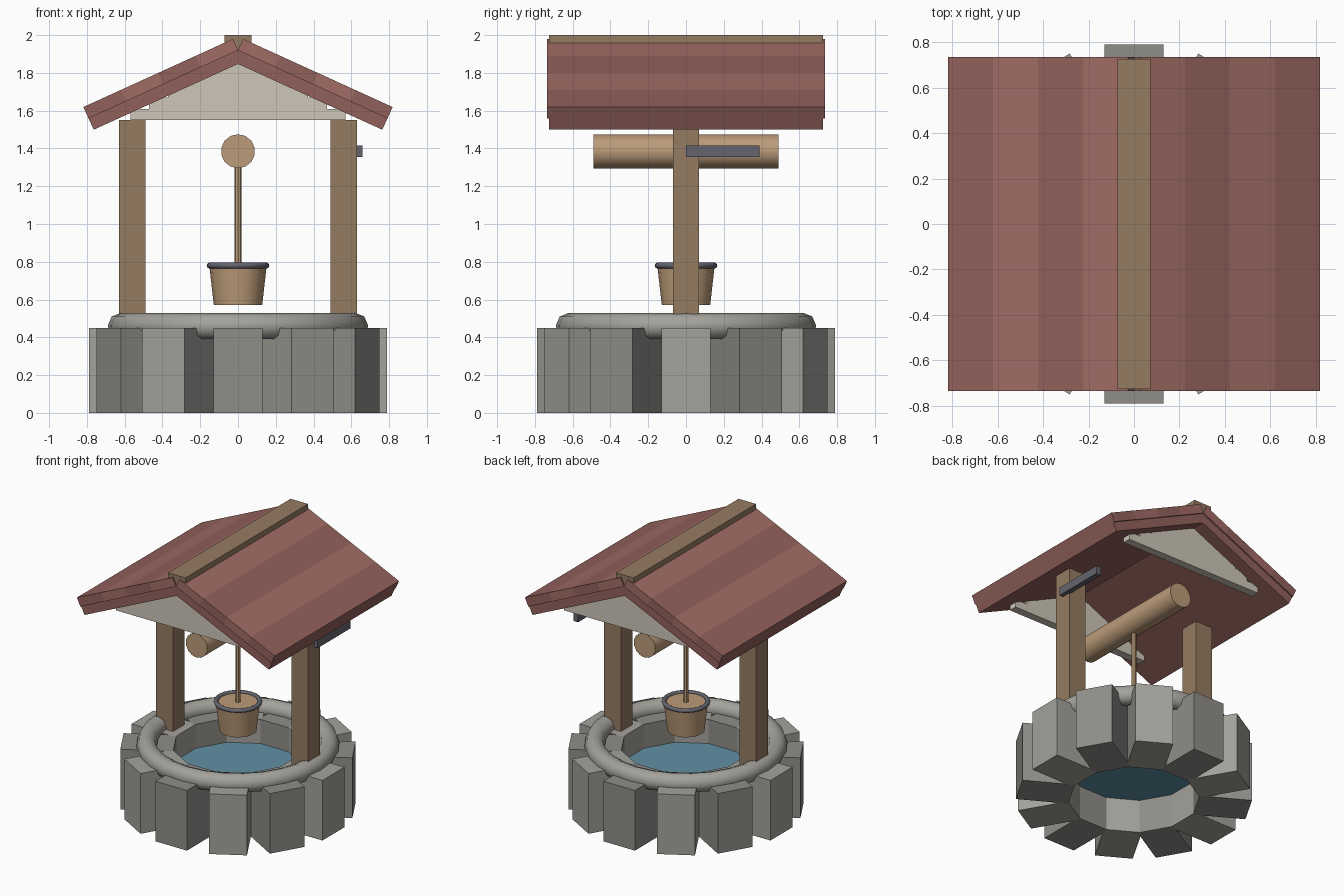
import bpy
from math import radians, sin, cos, pi

if "Cube" in bpy.data.objects:
    bpy.data.objects.remove(bpy.data.objects["Cube"])


def material(name, r, g, b):
    m = bpy.data.materials.new(name)
    m.diffuse_color = (r, g, b, 1)
    m.use_nodes = True
    m.node_tree.nodes["Principled BSDF"].inputs["Base Color"].default_value = m.diffuse_color
    return m


STONE_A = material("light_stone", .37, .36, .33)
STONE_B = material("dark_stone", .28, .27, .25)
WOOD = material("wood", .30, .20, .12)
PALE = material("pale_wood", .50, .33, .19)
ROOF_A = material("roof_light", .36, .15, .13)
ROOF_B = material("roof_dark", .29, .12, .105)
CREAM = material("cream_board", .62, .57, .48)
WATER = material("water_blue", .12, .28, .37)
METAL = material("metal", .13, .13, .16)


def finish(name, mat, smooth=False, angle=40):
    o = bpy.context.object
    o.name = name
    o.data.materials.append(mat)
    if smooth:
        bpy.ops.object.shade_smooth_by_angle(angle=radians(angle))
    return o


def box(name, loc, size, mat, rot=(0, 0, 0)):
    bpy.ops.mesh.primitive_cube_add(size=1, location=loc, rotation=rot)
    bpy.context.object.scale = size
    return finish(name, mat)


def cone(name, z, r1, r2, h, n, mat, rot=(0, 0, 0)):
    bpy.ops.mesh.primitive_cone_add(vertices=n, radius1=r1, radius2=r2, depth=h,
                                    location=(0, 0, z), rotation=rot)
    return finish(name, mat, True)


def torus(name, z, R, r, n, k, mat):
    bpy.ops.mesh.primitive_torus_add(major_radius=R, minor_radius=r, major_segments=n,
                                     minor_segments=k, location=(0, 0, z))
    return finish(name, mat, True, 60)


# Ring of twelve wall stones, alternating in shade
for i in range(12):
    a = i * pi / 6
    box(f"wall_stone_{i + 1}", (.61 * cos(a), .61 * sin(a), .225), (.36, .26, .45),
        STONE_B if i % 3 and (i % 2) else (STONE_B if i % 2 else STONE_A), (0, 0, a))

# Rounded rim and water
torus("stone_rim", .46, .62, .07, 28, 8, STONE_A)
cone("water", .26, .45, .45, .02, 24, WATER)

# Posts
for s, side in ((-1, "left"), (1, "right")):
    box(f"{side}_post", (s * .56, 0, 1.0), (.14, .14, 1.1), WOOD)

# Roof: on each side a base slab topped by four courses
A = radians(24.5)
T, L = .066, .87


def on_slope(s, along, down):
    return (s * (.027 + along * cos(A) - down * sin(A)), 0,
            1.98 - along * sin(A) - down * cos(A))


for s, side in ((-1, "left"), (1, "right")):
    box(f"{side}_roof_slab", on_slope(s, L / 2, 1.5 * T), (L, 1.45, T), ROOF_B, (0, s * A, 0))
    for i in range(4):
        box(f"{side}_roof_course_{i + 1}", on_slope(s, L * (i + .5) / 4, T / 2),
            (L / 4, 1.47, T), ROOF_B if i % 2 else ROOF_A, (0, s * A, 0))
box("ridge_cap", (0, 0, 1.955), (.145, 1.45, .09), WOOD)

# Stepped gable boards under both roof ends
for s, end in ((-1, "front"), (1, "back")):
    for i in range(5):
        box(f"{end}_gable_board_{i + 1}", (0, s * .6, 1.58 + i * .06),
            (1.14 - .2 * i, .06, .06), CREAM)

# Windlass drum, crank and rope
cone("drum", 1.385, .09, .09, .98, 14, PALE, (pi / 2, 0, 0))
box("crank", (.64, .195, 1.385), (.04, .39, .06), METAL)
cone("rope", 1.08, .018, .018, .6, 8, PALE)

# Bucket with metal hoop
cone("bucket", .675, .128, .152, .21, 16, PALE)
torus("bucket_hoop", .78, .15, .016, 20, 8, METAL)
